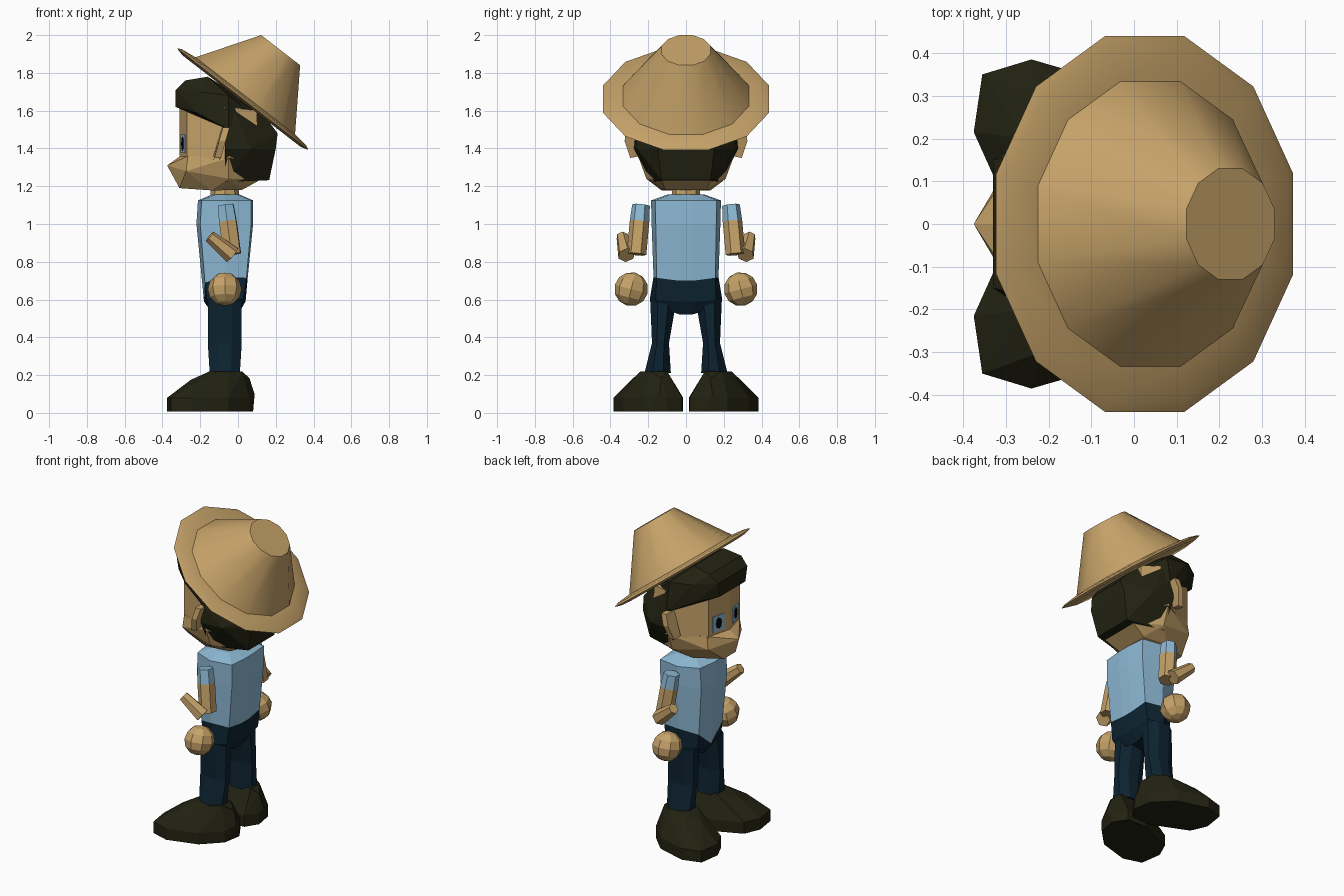
import bpy, bmesh, math
from mathutils import Vector, Matrix

if "Cube" in bpy.data.objects:
    bpy.data.objects.remove(bpy.data.objects["Cube"])


def material(name, rgb):
    m = bpy.data.materials.new(name)
    m.diffuse_color = (*rgb, 1)
    m.use_nodes = True
    m.node_tree.nodes["Principled BSDF"].inputs["Base Color"].default_value = m.diffuse_color
    return m


TAN = material("tan", (0.56, 0.36, 0.14))
BLUE = material("sky blue", (0.27, 0.49, 0.67))
NAVY = material("navy", (0.004, 0.017, 0.031))
DARK = material("dark olive", (0.016, 0.016, 0.006))
BLACK = material("black", (0.002, 0.002, 0.002))


def finish(name, bm, mat):
    bmesh.ops.recalc_face_normals(bm, faces=bm.faces)
    me = bpy.data.meshes.new(name)
    bm.to_mesh(me)
    bm.free()
    me.materials.append(mat)
    ob = bpy.data.objects.new(name, me)
    bpy.context.collection.objects.link(ob)
    return ob


def both(pts):
    """Points mirrored across the y = 0 plane."""
    return [(x, s * y, z) for x, y, z in pts for s in ((1, -1) if y else (1,))]


def hull(name, pts, mat):
    bm = bmesh.new()
    for p in pts:
        bm.verts.new(p)
    res = bmesh.ops.convex_hull(bm, input=bm.verts)
    loose = {g for g in res["geom_interior"] + res["geom_unused"]
             if isinstance(g, bmesh.types.BMVert)}
    bmesh.ops.delete(bm, geom=list(loose), context='VERTS')
    bmesh.ops.dissolve_limit(bm, angle_limit=math.radians(3), verts=bm.verts, edges=bm.edges)
    return finish(name, bm, mat)


def loft(name, rings, mat, caps=(True, True)):
    bm = bmesh.new()
    rows = [[bm.verts.new(p) for p in r] for r in rings]
    n = len(rows[0])
    for a, b in zip(rows, rows[1:]):
        for i in range(n):
            j = (i + 1) % n
            bm.faces.new((a[i], a[j], b[j], b[i]))
    for row, cap in zip((rows[0], rows[-1]), caps):
        if cap:
            bm.faces.new(row)
    return finish(name, bm, mat)


def rod(name, p, q, r1, r2, mat, sides=6):
    p, q = Vector(p), Vector(q)
    bm = bmesh.new()
    mtx = Matrix.Translation((p + q) / 2) @ (q - p).to_track_quat('Z', 'Y').to_matrix().to_4x4()
    bmesh.ops.create_cone(bm, cap_ends=True, segments=sides, radius1=r1, radius2=r2,
                          depth=(q - p).length, matrix=mtx)
    return finish(name, bm, mat)


def half_ring(pts):
    """Closed ring from front-to-back half points; the first lies on y = 0."""
    return pts + [(x, -y, z) for x, y, z in reversed(pts[1:])]


# Hat: tilted twelve-sided cone with a thin brim
tilt = Matrix.Translation((0.025, 0, 1.661)) @ Matrix.Rotation(0.659, 4, 'Y')
profile = [(0.41, -0.012), (0.455, 0), (0.43, 0.012), (0.345, 0.022), (0.135, 0.328)]
rings = [[tilt @ Vector((r * math.cos(math.radians(15 + 30 * k)),
                         r * math.sin(math.radians(15 + 30 * k)), h)) for k in range(12)]
         for r, h in profile]
hat = loft("straw_hat", rings, TAN)
bpy.context.view_layer.objects.active = hat
hat.select_set(True)
bpy.ops.object.shade_smooth_by_angle(angle=math.radians(32))
hat.select_set(False)

# Head: wedge-fronted face and jutting jaw
hull("face", both([(-0.31, 0, 1.66), (-0.27, 0.16, 1.66), (-0.07, 0.25, 1.62),
                   (-0.31, 0, 1.33), (-0.27, 0.16, 1.33), (-0.05, 0.255, 1.35),
                   (0.1, 0.2, 1.33), (0.1, 0.18, 1.6)]), TAN)
hull("jaw", both([(-0.375, 0, 1.31), (-0.305, 0, 1.36), (-0.265, 0.165, 1.36),
                  (-0.275, 0.17, 1.28), (-0.31, 0.06, 1.19), (-0.14, 0.13, 1.178),
                  (-0.05, 0.25, 1.35), (-0.05, 0.21, 1.24), (0.02, 0.11, 1.18),
                  (0.12, 0.13, 1.235)]), TAN)
rod("neck", (-0.07, 0, 1.1), (-0.07, 0, 1.23), 0.08, 0.07, TAN, 8)

# Hair: back mass and overhanging fringe
hull("hair_back", both([(-0.07, 0.265, 1.52), (-0.07, 0.275, 1.4), (-0.07, 0.19, 1.222),
                        (0.165, 0.13, 1.232), (0.2, 0.15, 1.4), (0.21, 0.13, 1.48),
                        (0.07, 0.26, 1.4), (0.15, 0.13, 1.56), (-0.07, 0.22, 1.7)]), DARK)
hull("hair_fringe", both([(-0.33, 0.13, 1.62), (-0.33, 0.15, 1.71), (-0.28, 0.16, 1.76),
                          (-0.16, 0.15, 1.78), (-0.22, 0.22, 1.59), (-0.2, 0.23, 1.7),
                          (-0.05, 0.27, 1.5), (-0.05, 0.24, 1.68), (0.03, 0.12, 1.66),
                          (0.15, 0.13, 1.52)]), DARK)

# Shirt, with a pointed tail at the front
HEM = [(-0.18, 0, 0.59), (-0.175, 0.12, 0.69), (-0.07, 0.172, 0.72), (0.045, 0.155, 0.715),
       (0.05, 0.04, 0.7)]


def shirt_ring(z, x0, x1, w):
    return half_ring([(x0, 0, z), (x0 + 0.02, 0.72 * w, z), (-0.07, w, z),
                      (x1 - 0.01, 0.88 * w, z), (x1, 0.04, z)])


loft("shirt", [half_ring(HEM), shirt_ring(1.0, -0.22, 0.08, 0.182),
               shirt_ring(1.125, -0.212, 0.08, 0.185),
               shirt_ring(1.155, -0.14, 0.01, 0.1)], BLUE, (False, True))

# Trousers: hips share the shirt hem
loft("hips", [half_ring(HEM),
              half_ring([(-0.17, 0, 0.575), (-0.165, 0.12, 0.6), (-0.07, 0.192, 0.6),
                         (0.03, 0.16, 0.6), (0.04, 0.04, 0.59)]),
              half_ring([(-0.13, 0, 0.52), (-0.13, 0.07, 0.54), (-0.07, 0.185, 0.565),
                         (0.0, 0.12, 0.55), (0.0, 0.03, 0.52)])], NAVY, (False, True))


def oval(x, y, z, rx, ry):
    return [(x + rx * math.cos(math.radians(22.5 + 45 * k)) * 1.08,
             y + ry * math.sin(math.radians(22.5 + 45 * k)) * 1.08, z) for k in range(8)]


for s, side in ((1, "left"), (-1, "right")):
    # Legs
    loft(side + "_leg", [oval(-0.07, s * 0.12, 0.6, 0.09, 0.07),
                         oval(-0.07, s * 0.135, 0.37, 0.09, 0.045),
                         oval(-0.07, s * 0.15, 0.21, 0.08, 0.07)], NAVY)

    # Shoes, splayed outward
    sole = [(-0.375, 0.215), (-0.355, 0.35), (-0.24, 0.385), (-0.05, 0.33), (0.06, 0.22),
            (0.08, 0.1), (0.03, 0.02), (-0.1, 0.015), (-0.33, 0.115)]
    top = [(-0.15, 0.1), (-0.15, 0.22), (-0.05, 0.24), (0.02, 0.19), (0.02, 0.1)]
    hull(side + "_shoe",
         [(x, s * y, 0.008) for x, y in sole] + [(x, s * y, 0.08) for x, y in sole]
         + [(x, s * y, 0.22) for x, y in top]
         + [(-0.25, s * 0.2, 0.175), (-0.22, s * 0.3, 0.165), (0.06, s * 0.13, 0.185),
            (0.088, s * 0.14, 0.1)], DARK)

    # Arms: sleeve, upper arm, bent forearm
    shoulder, elbow = Vector((-0.065, s * 0.238, 1.1)), Vector((-0.03, s * 0.262, 0.84))
    cuff = shoulder.lerp(elbow, 0.33)
    rod(side + "_sleeve", shoulder, cuff, 0.047, 0.052, BLUE)
    rod(side + "_upper_arm", cuff, elbow, 0.052, 0.052, TAN)
    rod(side + "_forearm", (-0.03, s * 0.315, 0.835), (-0.15, s * 0.338, 0.935),
        0.047, 0.032, TAN)

    # Round hand
    bm = bmesh.new()
    bmesh.ops.create_uvsphere(bm, u_segments=8, v_segments=6, radius=0.09,
                              matrix=Matrix.Translation((-0.07, s * 0.29, 0.655))
                              @ Matrix.Rotation(s * 0.25, 4, 'X'))
    finish(side + "_hand", bm, TAN)

    # Ear: slanted plate
    hull(side + "_ear", [(x + dx, s * y, z) for dx in (0, 0.035) for x, y, z in (
        (-0.13, 0.24, 1.36), (-0.125, 0.295, 1.35), (-0.1, 0.325, 1.44),
        (-0.08, 0.315, 1.51), (-0.085, 0.24, 1.51))], TAN)

    # Eye plate and pupil on the angled cheek
    along, out = Vector((0.2425, s * 0.97, 0)), Vector((-0.97, s * 0.2425, 0))
    base = Vector((-0.31, 0, 1.425)) + along * 0.087
    hull(side + "_eye", [base + along * a + out * d + Vector((0, 0, h))
                         for a in (-0.045, 0.045) for h in (-0.05, 0.05)
                         for d in (-0.003, 0.004)], BLUE)
    hull(side + "_pupil", [base + along * 0.022 * math.cos(k * math.pi / 4) + out * d
                           + Vector((0, 0, 0.036 * math.sin(k * math.pi / 4)))
                           for k in range(8) for d in (0.002, 0.007)], BLACK)
